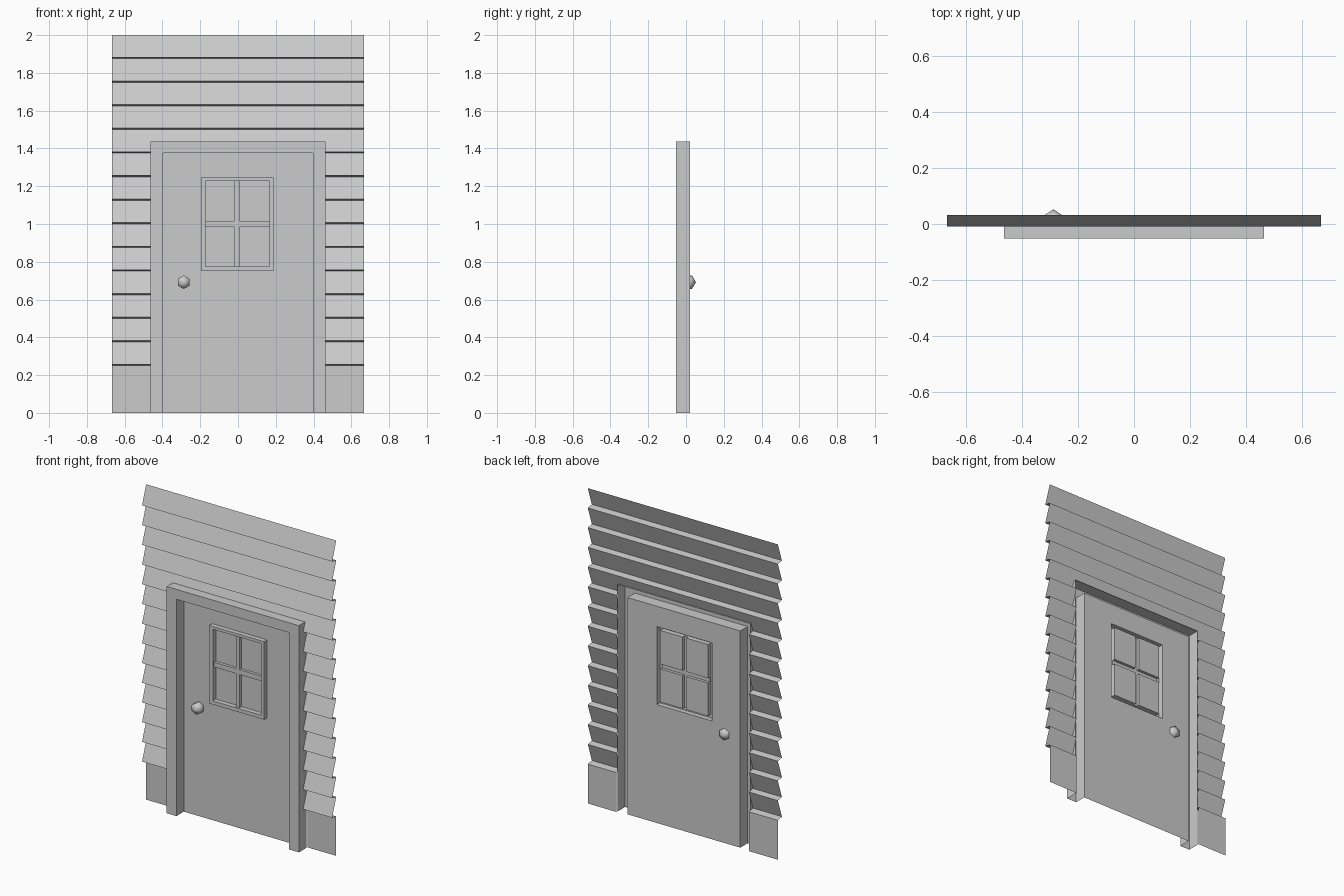
import bpy, bmesh
from mathutils import Matrix

if "Cube" in bpy.data.objects:
    bpy.data.objects.remove(bpy.data.objects["Cube"])

W, TOP = 0.667, 2.0            # wall half width and height
FX, FZ = 0.464, 1.438          # outer edge of door frame
IX, IZ = 0.396, 1.375          # inner edge of door frame
DOOR_Y, FRAME_Y = 0.022, -0.052
BACK_Y, LIP_Y = 0.032, -0.009  # siding back plane and board lips


def finish(bm, name):
    bmesh.ops.remove_doubles(bm, verts=bm.verts[:], dist=1e-5)
    bmesh.ops.recalc_face_normals(bm, faces=bm.faces[:])
    if sum(f.normal.y * f.calc_area() for f in bm.faces) > 0:
        bmesh.ops.reverse_faces(bm, faces=bm.faces[:])
    me = bpy.data.meshes.new(name)
    bm.to_mesh(me)
    bm.free()
    ob = bpy.data.objects.new(name, me)
    bpy.context.collection.objects.link(ob)
    return ob


def quad(bm, *pts):
    bm.faces.new([bm.verts.new(p) for p in pts])


def relief(name, xs, zs, depth, has_face):
    """Thin pressed sheet: each grid cell sits at its own depth, with step walls between."""
    bm = bmesh.new()
    nx, nz = len(xs) - 1, len(zs) - 1

    def d(i, j):
        if j < 0:
            return d(i, 0)     # bottom edge stays open
        return depth(i, j) if 0 <= i < nx and j < nz else DOOR_Y

    for j in range(nz):
        for i in range(nx):
            if has_face(i, j):
                y = d(i, j)
                quad(bm, (xs[i], y, zs[j]), (xs[i+1], y, zs[j]),
                     (xs[i+1], y, zs[j+1]), (xs[i], y, zs[j+1]))
    for j in range(nz):
        for i in range(nx + 1):
            a, b = d(i - 1, j), d(i, j)
            if a != b:
                quad(bm, (xs[i], a, zs[j]), (xs[i], b, zs[j]),
                     (xs[i], b, zs[j+1]), (xs[i], a, zs[j+1]))
    for j in range(nz + 1):
        for i in range(nx):
            a, b = d(i, j - 1), d(i, j)
            if a != b:
                quad(bm, (xs[i], a, zs[j]), (xs[i], b, zs[j]),
                     (xs[i+1], b, zs[j]), (xs[i+1], a, zs[j]))
    return finish(bm, name)


def siding(name, profile, x0, x1):
    bm = bmesh.new()
    for (ya, za), (yb, zb) in zip(profile, profile[1:]):
        quad(bm, (x0, ya, za), (x1, ya, za), (x1, yb, zb), (x0, yb, zb))
    return finish(bm, name)


# clapboard profile (y, z): plain base panel, then 14 overlapping boards
boards = [(BACK_Y, 0.0), (BACK_Y, 0.25)]
for k in range(14):
    z = 0.25 + 0.125 * k
    boards += [(LIP_Y, z + 0.007), (BACK_Y, z + 0.125)]
n = sum(z < FZ for _, z in boards)
(ya, za), (yb, zb) = boards[n - 1], boards[n]
cut = (ya + (yb - ya) * (FZ - za) / (zb - za), FZ)

# siding beside and above the doorway
siding("siding_left", boards[:n] + [cut], -W, -FX)
siding("siding_right", boards[:n] + [cut], FX, W)
siding("siding_above_door", [cut] + boards[n:], -W, W)

# door frame, an open-backed channel
opening = lambda i, j: i == 1 and j == 0
relief("door_frame", [-FX, -IX, IX, FX], [0, IZ, FZ],
       lambda i, j: DOOR_Y if opening(i, j) else FRAME_Y,
       lambda i, j: not opening(i, j))


# door leaf with raised window surround and glazing bars
def window_depth(i, j):
    if i in (0, 6) or j in (0, 6):
        return DOOR_Y
    if i in (1, 5) or j in (1, 5):
        return -0.008
    return 0.004 if i == 3 or j == 3 else DOOR_Y


relief("door_with_window",
       [-IX, -0.197, -0.171, -0.018, 0.008, 0.166, 0.189, IX],
       [0, 0.751, 0.774, 0.984, 1.015, 1.228, 1.246, IZ],
       window_depth, lambda i, j: True)

# door knob, passing through the door
bm = bmesh.new()
bmesh.ops.create_uvsphere(bm, u_segments=6, v_segments=3, radius=0.0415)
bmesh.ops.transform(bm, verts=bm.verts[:],
                    matrix=Matrix.Translation((-0.287, 0.011, 0.692)) @ Matrix.Rotation(1.5707963, 4, 'X'))
bmesh.ops.recalc_face_normals(bm, faces=bm.faces[:])
me = bpy.data.meshes.new("door_knob")
bm.to_mesh(me)
bm.free()
for p in me.polygons:
    p.use_smooth = True
bpy.context.collection.objects.link(bpy.data.objects.new("door_knob", me))
